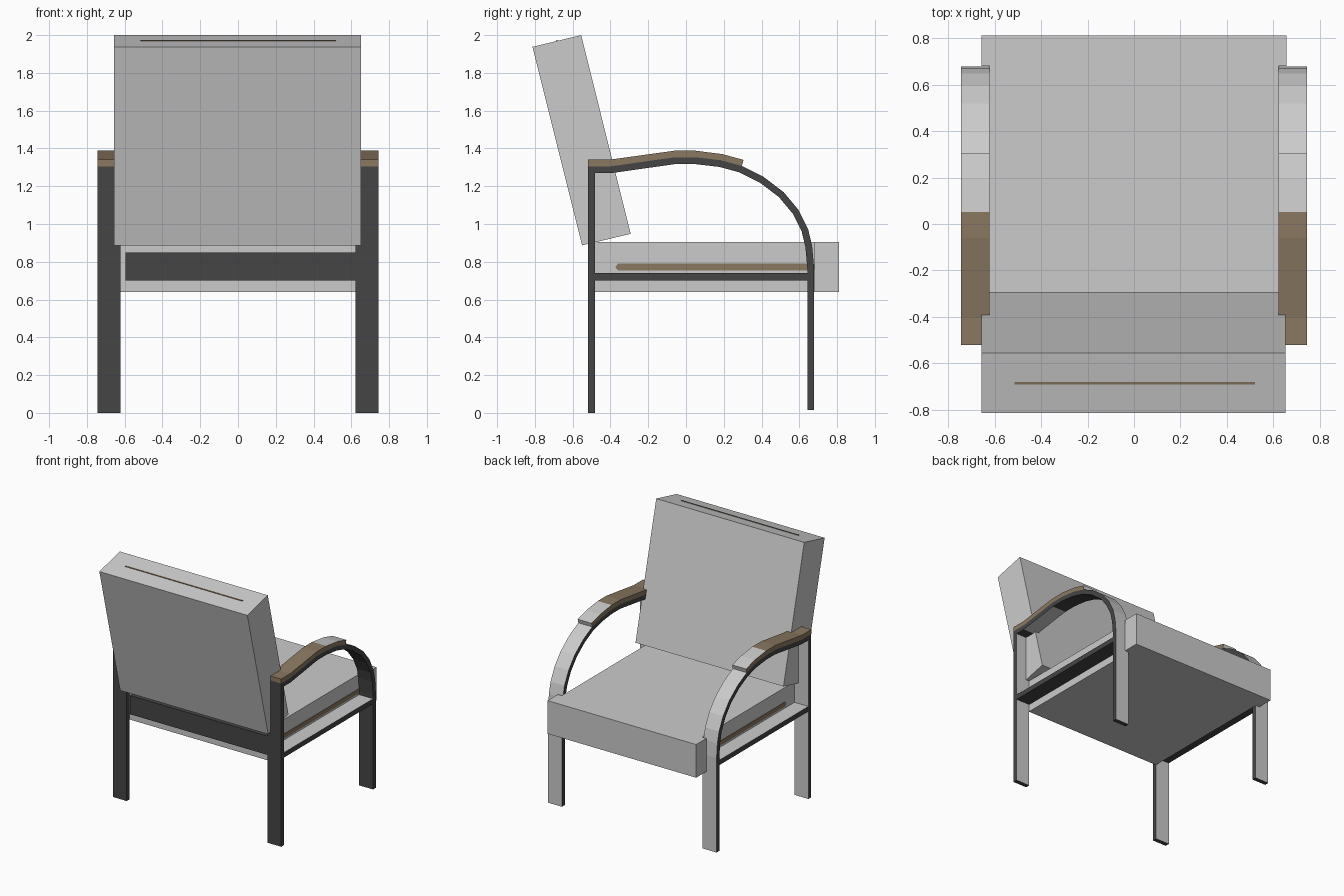
import bpy, bmesh
from mathutils import Vector

if "Cube" in bpy.data.objects:
    bpy.data.objects.remove(bpy.data.objects["Cube"])


def material(name, color):
    m = bpy.data.materials.new(name)
    m.diffuse_color = (*color, 1)
    m.use_nodes = True
    m.node_tree.nodes["Principled BSDF"].inputs["Base Color"].default_value = m.diffuse_color
    return m


dark = material("dark_frame", (0.06, 0.06, 0.06))
wood = material("wood", (0.26, 0.19, 0.12))


def prism(name, outline, lo, hi, axis="X", mat=None, grey_dir=None):
    """Extrude an outline along X (y,z points) or Z (x,y points)."""
    def place(p, h):
        return (h, p[0], p[1]) if axis == "X" else (p[0], p[1], h)
    bm = bmesh.new()
    face = bm.faces.new([bm.verts.new(place(p, lo)) for p in outline])
    res = bmesh.ops.extrude_face_region(bm, geom=[face])
    shift = Vector(place((0, 0), hi - lo))
    bmesh.ops.translate(bm, vec=shift,
                        verts=[v for v in res["geom"] if isinstance(v, bmesh.types.BMVert)])
    bmesh.ops.recalc_face_normals(bm, faces=bm.faces)
    bm.normal_update()
    # Faces turned towards grey_dir stay in the plain grey slot
    if mat:
        for f in bm.faces:
            plain = grey_dir and f.normal.dot(Vector(grey_dir)) > 0.05
            f.material_index = 0 if plain else 1
    me = bpy.data.meshes.new(name)
    if mat:
        me.materials.append(None)
        me.materials.append(mat)
    bm.to_mesh(me)
    bm.free()
    ob = bpy.data.objects.new(name, me)
    bpy.context.collection.objects.link(ob)
    return ob


def rect(a0, a1, b0, b1):
    return [(a0, b0), (a1, b0), (a1, b1), (a0, b1)]


def strip(path, thick):
    """Outline of a flat strip of even thickness with mitred corners."""
    pts = [Vector(p) for p in path]
    left, right = [], []
    for i, p in enumerate(pts):
        d1 = (p - pts[i - 1]).normalized() if i else (pts[1] - p).normalized()
        d2 = (pts[i + 1] - p).normalized() if i < len(pts) - 1 else d1
        n1, n2 = Vector((-d1.y, d1.x)), Vector((-d2.y, d2.x))
        n = (n1 + n2).normalized()
        off = n * (thick / 2 / n.dot(n1))
        left.append(p + off)
        right.append(p - off)
    return left + right[::-1]


# Bent band: back leg, arm and curved front leg in one piece
band = [(-0.5, 0), (-0.5, 1.287), (-0.4, 1.287), (-0.06, 1.335), (0.05, 1.335),
        (0.18, 1.32), (0.29, 1.29), (0.40, 1.235), (0.505, 1.155), (0.58, 1.065),
        (0.63, 0.965), (0.65, 0.88), (0.66, 0.77), (0.66, 0.015)]
# Wooden pad resting on the arm
pad = [(-0.52, 1.323), (-0.4, 1.323), (-0.06, 1.37), (0.05, 1.37), (0.19, 1.352), (0.30, 1.322)]

for side, x0, x1 in (("left", -0.745, -0.622), ("right", 0.622, 0.745)):
    prism(side + "_leg_and_arm", strip(band, 0.036), x0, x1, mat=dark, grey_dir=(0, 1, 0))
    prism(side + "_arm_pad", strip(pad, 0.036), x0, x1, mat=wood, grey_dir=(0, 1, 0))
    prism(side + "_side_rail", rect(-0.485, 0.645, 0.70, 0.74), x0, x1, mat=dark, grey_dir=(0, 0, 1))

# Back rail between the rear legs
prism("back_rail", rect(-0.515, -0.485, 0.70, 0.85), -0.595, 0.625, mat=dark)

# Seat cushion, wider in front of the legs
half = [(0.622, -0.485), (0.622, 0.68), (0.657, 0.68), (0.657, 0.81)]
prism("seat_cushion", half + [(-x, y) for x, y in half[::-1]], 0.64, 0.905, axis="Z")

# Leaning back cushion
prism("back_cushion", [(-0.813, 1.938), (-0.555, 2.0), (-0.293, 0.948), (-0.55, 0.887)], -0.657, 0.652)

# Thin boards inside the cushions, just showing at their edges
prism("seat_board", [(-0.375, 0.772), (-0.36, 0.755), (0.675, 0.755), (0.69, 0.772),
                     (0.675, 0.79), (-0.36, 0.79)], -0.626, 0.626, mat=wood)
prism("back_board", strip([(-0.685, 1.973), (-0.44, 0.98)], 0.01), -0.515, 0.52, mat=wood)
